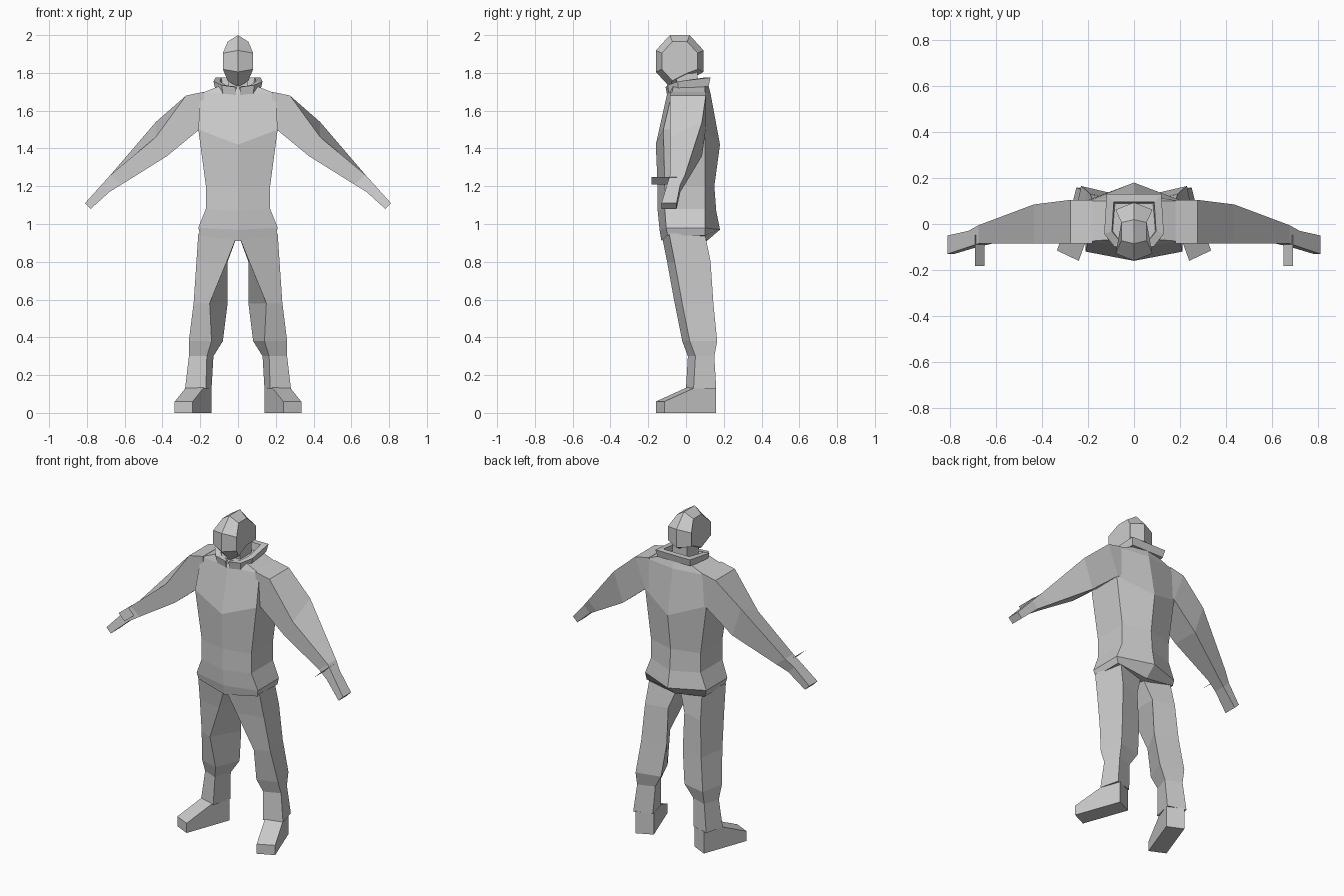
import bpy
import bmesh
from math import cos, sin, radians
from mathutils import Vector

cube = bpy.data.objects.get("Cube")
if cube:
    bpy.data.objects.remove(cube)

grey = bpy.data.materials.new("plain_grey")
grey.use_nodes = True
grey.diffuse_color = (.6, .6, .6, 1)
grey.node_tree.nodes["Principled BSDF"].inputs["Base Color"].default_value = grey.diffuse_color


def loft(name, rings, paired=False):
    """Skin a row of closed rings, cap both ends, optionally mirror across x."""
    bm = bmesh.new()
    rows = [[bm.verts.new(point) for point in ring] for ring in rings]
    for row, following in zip(rows, rows[1:]):
        for i in range(len(row)):
            bm.faces.new((row[i - 1], row[i], following[i], following[i - 1]))
    bm.faces.new(rows[0])
    bm.faces.new(rows[-1])
    bmesh.ops.recalc_face_normals(bm, faces=bm.faces)
    mesh = bpy.data.meshes.new(name)
    bm.to_mesh(mesh)
    bm.free()
    mesh.materials.append(grey)
    part = bpy.data.objects.new(name, mesh)
    bpy.context.collection.objects.link(part)
    if paired:
        part.modifiers.new("mirror", 'MIRROR')


def flipped(points):
    """The same points on the other side of the body, in reverse order."""
    return [(-x, y, z) for x, y, z in reversed(points)]


def jacket_ring(z, rise, width, front, back):
    """Six-sided section with a ridge down the chest and the spine."""
    side = [(width, front * .75, z + rise), (width, .1, z + rise)]
    return [(0, front, z), *side, (0, back, z), *flipped(side)]


def leg_ring(z, shin, calf, outer, front, back):
    """Four-sided section, turned outward with the foot."""
    return [(shin, front, z), (outer, front + .04, z),
            (outer - .03, back, z), (calf, back - .035, z)]


def arm_ring(x, y, z, depth, lean, thick, drop):
    """Four-sided section leaning with the arm; drop lowers the top front edge."""
    return [(x + lean, y - depth, z + thick - drop), (x + lean, y + depth, z + thick),
            (x - lean, y + depth, z - thick), (x - lean, y - depth, z - thick)]


# Jacket from the seat up to the neck
loft("jacket", [
    jacket_ring(z=.91, rise=.03, width=.2, front=-.13, back=.11),
    jacket_ring(z=.97, rise=.01, width=.21, front=-.14, back=.18),
    jacket_ring(z=1.07, rise=.01, width=.17, front=-.15, back=.16),
    jacket_ring(z=1.2, rise=0, width=.17, front=-.15, back=.15),
    jacket_ring(z=1.42, rise=.08, width=.21, front=-.16, back=.18),
    jacket_ring(z=1.69, rise=0, width=.2, front=-.1, back=.13),
    jacket_ring(z=1.73, rise=0, width=.1, front=-.09, back=.12),
])

# Trouser legs from hip to ankle
loft("leg", [
    leg_ring(z=.95, shin=0, calf=0, outer=.21, front=-.13, back=.1),
    leg_ring(z=.8, shin=.06, calf=.055, outer=.22, front=-.1, back=.13),
    leg_ring(z=.58, shin=.15, calf=.055, outer=.235, front=-.06, back=.145),
    leg_ring(z=.38, shin=.14, calf=.08, outer=.26, front=-.02, back=.165),
    leg_ring(z=.3, shin=.165, calf=.13, outer=.26, front=.01, back=.15),
    leg_ring(z=.13, shin=.17, calf=.14, outer=.28, front=0, back=.16),
], paired=True)

# Boots: a wedge along the outward heading, with a low toe
heel, heading, across, up = (Vector(v) for v in (
    (.14, .115, 0), (.1, -.275, 0), (.095, .045, 0), (0, 0, 1)))
boot_rings = []
for distance, height in ((0, .135), (.4, .135), (1, .06)):
    corner = heel + heading * distance
    boot_rings.append([corner, corner + across, corner + across + up * height, corner + up * height])
loft("boot", boot_rings, paired=True)

# Sleeves and hands from shoulder to fingertips
loft("arm", [
    arm_ring(x=.18, y=.01, z=1.6, depth=.095, lean=0, thick=.1, drop=0),
    arm_ring(x=.24, y=.01, z=1.59, depth=.095, lean=.035, thick=.09, drop=0),
    arm_ring(x=.405, y=0, z=1.45, depth=.085, lean=.03, thick=.09, drop=.08),
    arm_ring(x=.645, y=-.045, z=1.235, depth=.04, lean=.03, thick=.025, drop=0),
    arm_ring(x=.7, y=-.065, z=1.19, depth=.035, lean=.02, thick=.02, drop=0),
    arm_ring(x=.795, y=-.09, z=1.095, depth=.04, lean=.015, thick=.015, drop=0),
], paired=True)

# Thumbs pointing forward
loft("thumb", [arm_ring(x=.67, y=y, z=1.23, depth=.002, lean=.02, thick=.02, drop=0)
               for y in (-.05, -.18)], paired=True)

# Collar: a tilted band, low at the throat and high at the nape
collar_side = [(.01, -.1, 1.71), (.08, -.09, 1.72), (.12, -.04, 1.74), (.11, .12, 1.76)]
collar_section = ((1, -.03), (1.08, .015), (.8, .015), (.75, -.03))
loft("collar", [[(x * size, y * size, z + lift) for size, lift in collar_section]
                for x, y, z in collar_side + flipped(collar_side)])

# Neck
loft("neck", [[(-.05, -.05, z), (.05, -.05, z), (.05, .06, z), (-.05, .06, z)]
              for z in (1.68, 1.82)])


def head_ring(side):
    """Eight-sided profile; the side panels are smaller, narrowing at crown and jaw."""
    size = .75 if side else 1
    ring = []
    for step in range(8):
        angle = radians(45 * step + 22.5)
        y, z = cos(angle), sin(angle)
        width = .08 if abs(z) < .5 else .055
        nape = .04 if y > 0 and z < -.5 else 0
        ring.append((side * width, -.033 + .137 * size * y, 1.862 + nape + .149 * size * z))
    return ring


# Head
loft("head", [head_ring(side) for side in (-1, 0, 1)])
